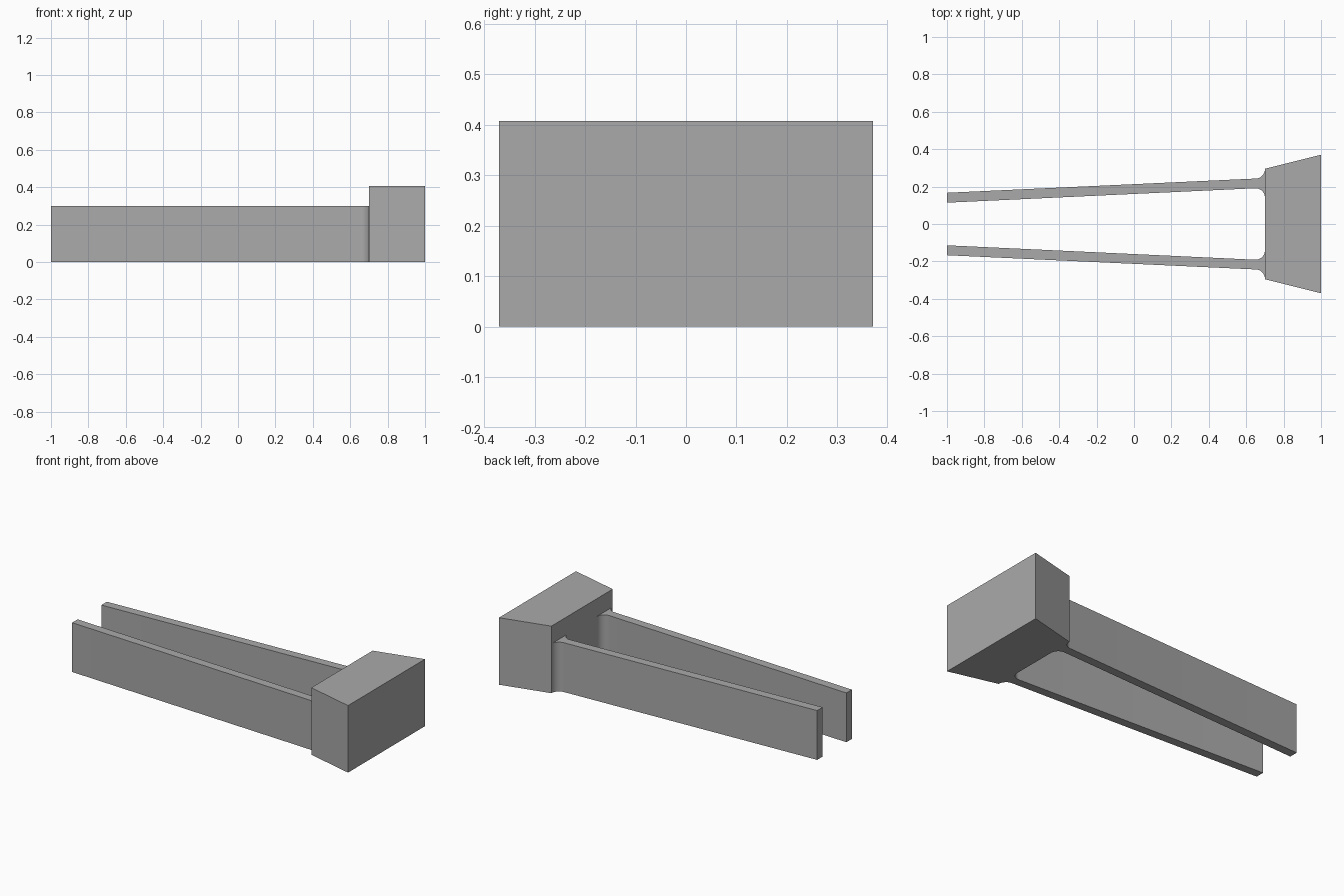
import bpy, bmesh, math

if "Cube" in bpy.data.objects:
    bpy.data.objects.remove(bpy.data.objects["Cube"], do_unlink=True)

GREY = (0.4, 0.4, 0.4, 1)
grey = bpy.data.materials.new("plain grey")
grey.use_nodes = True
grey.diffuse_color = GREY
grey.node_tree.nodes["Principled BSDF"].inputs["Base Color"].default_value = GREY


def extrude_outline(name, outline, height):
    """Turn a flat outline into an upright solid standing on the ground."""
    bm = bmesh.new()
    base = bm.faces.new([bm.verts.new((x, y, 0)) for x, y in outline])
    top = bmesh.ops.extrude_face_region(bm, geom=[base])["geom"]
    bmesh.ops.translate(bm, vec=(0, 0, height),
                        verts=[v for v in top if isinstance(v, bmesh.types.BMVert)])
    bmesh.ops.recalc_face_normals(bm, faces=bm.faces)
    mesh = bpy.data.meshes.new(name)
    bm.to_mesh(mesh)
    bm.free()
    obj = bpy.data.objects.new(name, mesh)
    bpy.context.collection.objects.link(obj)
    mesh.materials.append(grey)
    bpy.context.view_layer.objects.active = obj
    obj.select_set(True)
    bpy.ops.object.shade_smooth_by_angle(angle=math.radians(30))
    obj.select_set(False)
    return obj


def fillet(cx, cy, radius, start, end, steps=10):
    """Arc points from start to end angle in degrees."""
    angles = [math.radians(start + (end - start) * i / steps) for i in range(steps + 1)]
    return [(cx + radius * math.cos(a), cy + radius * math.sin(a)) for a in angles]


# Flared end block
extrude_outline("end_block", [(0.7, -0.295), (1, -0.37), (1, 0.37), (0.7, 0.295)], 0.408)

# Tapering prongs, blended into the block by fillets on both sides
RADIUS = 0.05
TILT = math.degrees(math.atan2(0.076, 1.65))
outline = [(-1, 0.167), (-1, 0.114)]
outline += fillet(0.65, 0.141, RADIUS, 90 + TILT, 0)
outline += fillet(0.65, 0.293, RADIUS, 0, -90 + TILT)
for name, side in (("left_prong", 1), ("right_prong", -1)):
    extrude_outline(name, [(x, side * y) for x, y in outline], 0.3)
